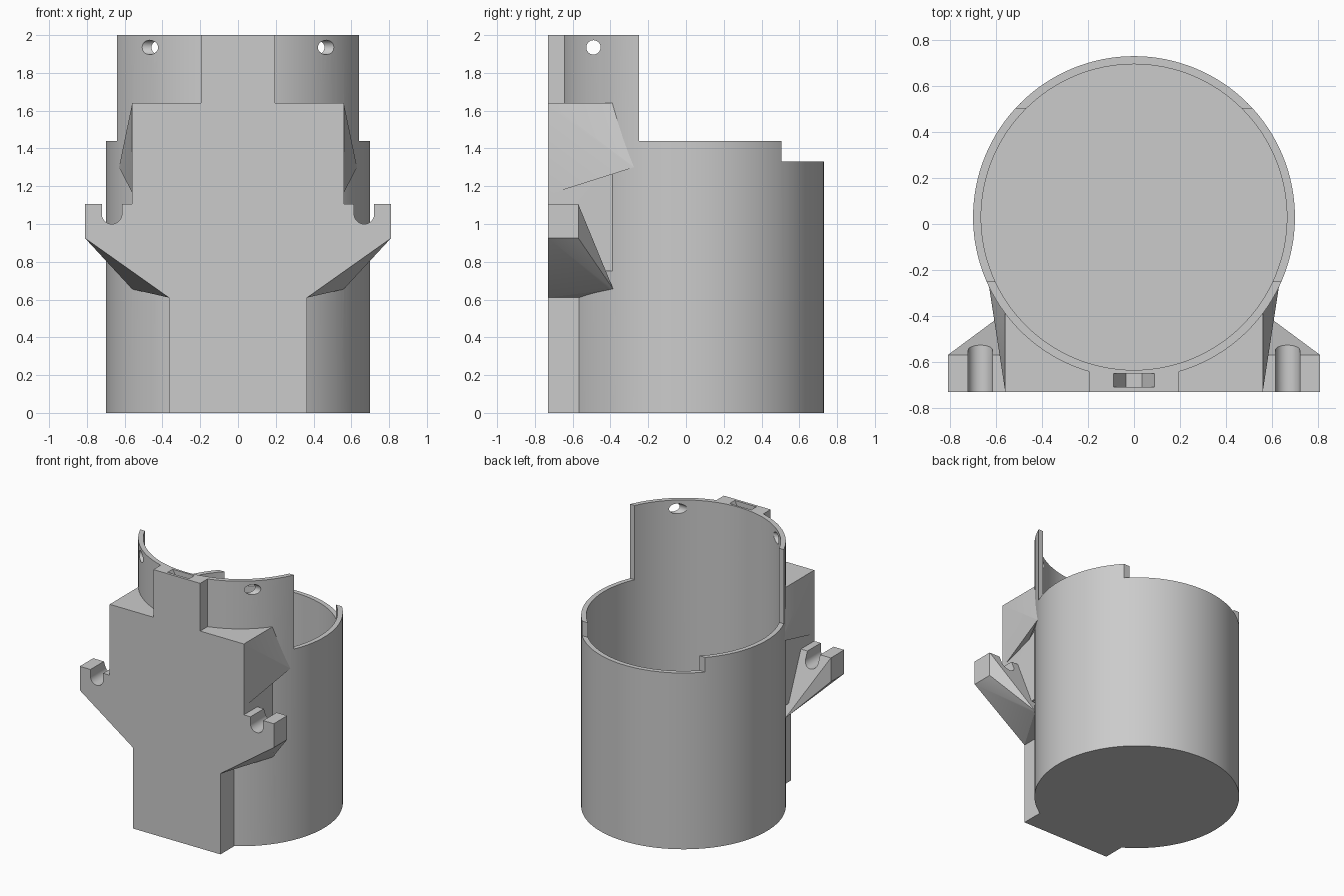
import bpy, bmesh, math
from mathutils import Matrix

cube = bpy.data.objects.get("Cube")
if cube:
    bpy.data.objects.remove(cube, do_unlink=True)

grey = bpy.data.materials.new("plain grey")
grey.use_nodes = True
COLOUR = (0.6, 0.6, 0.6, 1)
grey.diffuse_color = COLOUR
grey.node_tree.nodes["Principled BSDF"].inputs["Base Color"].default_value = COLOUR

AXIS_Y, FRONT = 0.03, -0.73
OUTER, INNER = 0.70, 0.665


def finish(name, bm):
    bmesh.ops.recalc_face_normals(bm, faces=bm.faces)
    mesh = bpy.data.meshes.new(name)
    bm.to_mesh(mesh)
    bm.free()
    mesh.materials.append(grey)
    obj = bpy.data.objects.new(name, mesh)
    bpy.context.collection.objects.link(obj)
    return obj


def hull(name, points, side=1):
    """Convex solid around a few corner points, optionally mirrored in x."""
    bm = bmesh.new()
    for x, y, z in points:
        bm.verts.new((x * side, y, z))
    bmesh.ops.convex_hull(bm, input=bm.verts)
    bmesh.ops.dissolve_limit(bm, angle_limit=0.01, verts=bm.verts, edges=bm.edges)
    return finish(name, bm)


def box(name, xs, ys, zs):
    return hull(name, [(x, y, z) for x in xs for y in ys for z in zs])


def rod(name, radius, length, centre, axis="Z", sides=48):
    bm = bmesh.new()
    turn = {"X": Matrix.Rotation(math.pi / 2, 4, "Y"),
            "Y": Matrix.Rotation(math.pi / 2, 4, "X"),
            "Z": Matrix.Identity(4)}[axis]
    bmesh.ops.create_cone(bm, cap_ends=True, segments=sides, radius1=radius,
                          radius2=radius, depth=length,
                          matrix=Matrix.Translation(centre) @ turn)
    return finish(name, bm)


def combine(target, other, operation):
    """Apply a boolean and remove the second solid."""
    mod = target.modifiers.new(operation.lower(), "BOOLEAN")
    mod.operation, mod.object, mod.solver = operation, other, "EXACT"
    bpy.context.view_layer.objects.active = target
    bpy.ops.object.modifier_apply(modifier=mod.name)
    bpy.data.objects.remove(other, do_unlink=True)


# Cup with a stepped rim: tall at the front, lowest at the back
body = rod("cup_holder_body", OUTER, 2, (0, AXIS_Y, 1), sides=128)
combine(body, box("rim_cut", (-1, 1), (-0.25, 1), (1.44, 3)), "DIFFERENCE")
combine(body, box("back_rim_cut", (-1, 1), (0.505, 1), (1.33, 3)), "DIFFERENCE")

# Mounting blocks on the front: foot, chest and top tab
combine(body, box("foot_block", (-0.365, 0.365), (FRONT, -0.3), (0, 0.8)), "UNION")
combine(body, box("chest_block", (-0.56, 0.56), (FRONT, -0.3), (0.75, 1.64)), "UNION")
combine(body, box("top_tab", (-0.195, 0.195), (FRONT, -0.5), (1.5, 2)), "UNION")

for side in (1, -1):
    # Side arm with a gusset running down to the cup wall
    arm = hull("arm", [
        (0.365, FRONT, 0.61), (0.365, -0.5, 0.61),
        (0.81, FRONT, 0.925), (0.81, -0.57, 0.925),
        (0.81, FRONT, 1.105), (0.81, -0.57, 1.105),
        (0.3, FRONT, 1.105), (0.3, -0.57, 1.105),
        (0.56, -0.385, 0.655)], side)
    # Round-bottomed notch open to the top
    x = 0.668 * side
    combine(arm, rod("notch_round", 0.053, 1, (x, -0.6, 1.053), "Y"), "DIFFERENCE")
    combine(arm, box("notch_slot", (x - 0.053, x + 0.053), (-1.1, -0.1), (1.053, 1.3)),
            "DIFFERENCE")
    combine(body, arm, "UNION")

    # Upper cheek fairing the chest into the cup wall
    cheek = hull("cheek", [
        (0.56, FRONT, 1.64), (0.56, -0.38, 1.64), (0.63, -0.275, 1.30),
        (0.56, -0.70, 1.165), (0.56, -0.38, 1.30),
        (0.5, FRONT, 1.64), (0.5, -0.38, 1.64), (0.5, -0.6, 1.2)], side)
    combine(body, cheek, "UNION")

# Hollow inside, cross hole and flared slot in the tab
combine(body, rod("hollow", INNER, 3, (0, AXIS_Y, 1.535), sides=128), "DIFFERENCE")
combine(body, rod("cross_hole", 0.038, 3, (0, -0.49, 1.935), "X", 32), "DIFFERENCE")
combine(body, hull("tab_slot", [(x, y, z) for x, z in
        ((-0.145, 2.1), (0.145, 2.1), (-0.035, 1.9), (0.035, 1.9))
        for y in (-0.71, -0.65)]), "DIFFERENCE")

# Smooth curves, sharp corners
bpy.ops.object.select_all(action="DESELECT")
body.select_set(True)
bpy.context.view_layer.objects.active = body
bpy.ops.object.shade_smooth_by_angle(angle=math.radians(20))
